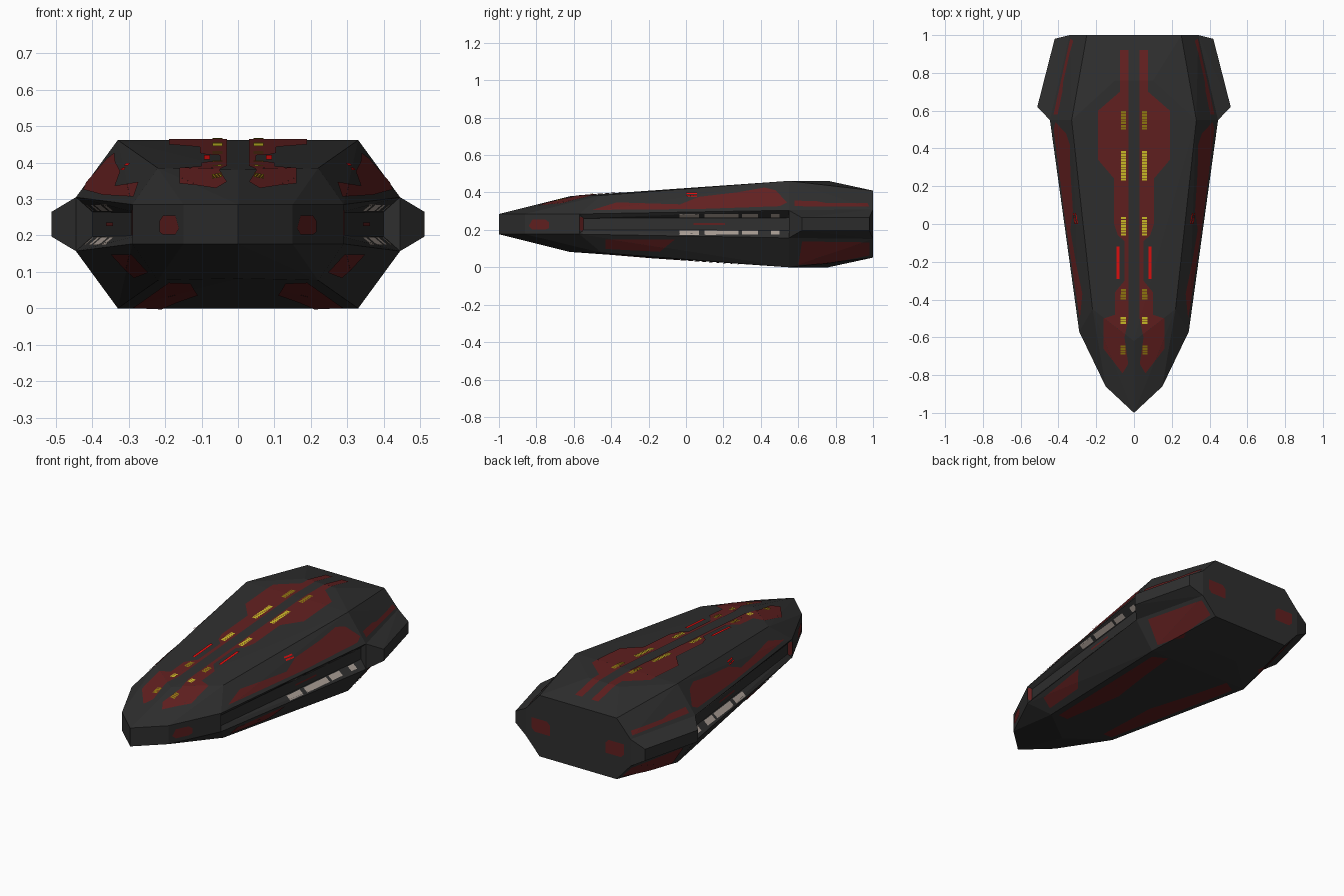
import bpy, bmesh
from mathutils import Vector
from mathutils.geometry import tessellate_polygon

if "Cube" in bpy.data.objects:
    bpy.data.objects.remove(bpy.data.objects["Cube"])

ZC = 0.231          # the ship mirrors top to bottom about this height


def material(name, r, g, b):
    m = bpy.data.materials.new(name)
    m.diffuse_color = (r, g, b, 1)
    m.use_nodes = True
    m.node_tree.nodes["Principled BSDF"].inputs["Base Color"].default_value = m.diffuse_color
    return m


GREY = material("hull_grey", 0.028, 0.028, 0.028)
RED = material("dark_red", 0.12, 0.014, 0.014)
BRIGHT = material("bright_red", 0.75, 0.005, 0.005)
YELLOW = material("yellow_light", 0.62, 0.52, 0.02)
DIM = material("dim_yellow_light", 0.28, 0.19, 0.005)
WINDOW = material("window_grey", 0.40, 0.34, 0.30)


def flip(p):
    return (p[0], p[1], 2 * ZC - p[2])


def hull_mesh(points):
    bm = bmesh.new()
    for p in points:
        bm.verts.new(p)
    res = bmesh.ops.convex_hull(bm, input=bm.verts[:])
    junk = [g for g in res["geom_interior"] if isinstance(g, bmesh.types.BMVert)]
    if junk:
        bmesh.ops.delete(bm, geom=junk, context='VERTS')
    return bm


surface = []        # triangles that painted plates are draped on


def finish(name, bm):
    bmesh.ops.recalc_face_normals(bm, faces=bm.faces[:])
    bmesh.ops.triangulate(bm, faces=bm.faces[:])
    for f in bm.faces:
        f.normal_update()
        surface.append(([v.co.copy() for v in f.verts], f.normal.copy()))
    me = bpy.data.meshes.new(name)
    bm.to_mesh(me)
    bm.free()
    me.materials.append(GREY)
    bpy.context.collection.objects.link(bpy.data.objects.new(name, me))


# Main hull: convex faceted body
upper = [(0, -1, .285), (.15, -.86, .285), (.29, -.57, .285), (.445, .55, .305),
         (.34, 1, .31), (0, -.62, .38), (.22, -.45, .385), (.33, .55, .462),
         (.10, .76, .462), (.25, 1, .41)]
pts = set()
for x, y, z in upper:
    for s in (1, -1):
        pts |= {(s * x + 0.0, y, z), flip((s * x + 0.0, y, z))}
bm = hull_mesh(sorted(pts))

# Recessed channel along each side
for s in (1, -1):
    a, b = (s * .29, -.57, .285), (s * .445, .55, .305)
    outer = [Vector(p) for p in (a, b, flip(b), flip(a))]
    c, d = (s * .275, -.55, .262), (s * .40, .57, .265)
    inner = [bm.verts.new(p) for p in (c, d, flip(d), flip(c))]
    ring = [min(bm.verts, key=lambda v: (v.co - o).length) for o in outer]
    old = [f for f in bm.faces if all(v in ring for v in f.verts)]
    bmesh.ops.delete(bm, geom=old, context='FACES_ONLY')
    for k in range(4):
        n = (k + 1) % 4
        e = bm.edges.get((ring[k], ring[n]))
        bm.faces.new((ring[k], ring[n], inner[n], inner[k]))
    bm.faces.new(inner)
loose = [e for e in bm.edges if not e.link_faces]
if loose:
    bmesh.ops.delete(bm, geom=loose, context='EDGES')
finish("hull", bm)

# Engine pods at the rear sides
for s, side in ((1, "right"), (-1, "left")):
    half = [(.445, .55, .305), (.39, .575, .29), (.512, .62, .265),
            (.42, .98, .265), (.34, 1, .31)]
    p = [(s * x, y, z) for x, y, z in half]
    finish(side + "_pod", hull_mesh(p + [flip(q) for q in p]))


# Painted plates: project a flat outline on to the facets along one axis
def clip(poly, tri):
    area = (tri[1] - tri[0]).cross(tri[2] - tri[0])
    if abs(area) < 1e-9:
        return []
    t = tri if area > 0 else tri[::-1]
    for k in range(3):
        a, e = t[k], t[(k + 1) % 3] - t[k]
        out = []
        for i, q in enumerate(poly):
            p = poly[i - 1]
            dp, dq = e.cross(p - a), e.cross(q - a)
            if (dp >= 0) != (dq >= 0):
                out.append(p + (q - p) * (dp / (dp - dq)))
            if dq >= 0:
                out.append(q)
        poly = out
        if len(poly) < 3:
            return []
    return poly


def plate(name, outlines, axis, sign, mat, lift=0.003):
    """axis: 0 uses (y,z) outlines, 1 uses (x,z), 2 uses (x,y)."""
    u, w = [i for i in range(3) if i != axis]
    verts, faces = [], []
    for outline in outlines:
        o = [Vector((*q, 0)) for q in outline]
        for t in tessellate_polygon([o]):
            sub = [o[i if isinstance(i, int) else 0].to_2d() for i in t]
            for tri, n in surface:
                if n[axis] * sign < 0.12 or (axis == 0 and tri[0].x < -0.001):
                    continue
                piece = clip(sub, [Vector((v[u], v[w])) for v in tri])
                if not piece:
                    continue
                loop = []
                for q in piece:
                    p = Vector((0, 0, 0))
                    p[u], p[w] = q
                    r = tri[0]
                    p[axis] = r[axis] - (n[u] * (q[0] - r[u]) + n[w] * (q[1] - r[w])) / n[axis]
                    loop.append(p + n * lift)
                normal = sum((loop[i - 1].cross(loop[i]) for i in range(len(loop))), Vector())
                if normal.dot(n) < 0:
                    loop.reverse()
                for m in (1, -1):
                    base = len(verts)
                    ids = list(range(base, base + len(loop)))
                    verts.extend((m * p.x, p.y, p.z) for p in loop)
                    faces.append(ids if m == 1 else ids[::-1])
    me = bpy.data.meshes.new(name)
    me.from_pydata(verts, [], faces)
    me.materials.append(mat)
    bpy.context.collection.objects.link(bpy.data.objects.new(name, me))


def rect(a0, a1, b0, b1):
    return [(a0, b0), (a1, b0), (a1, b1), (a0, b1)]


# Red paint
plate("deck_paint", [[(.03, .92), (.075, .92), (.075, .70), (.19, .60), (.19, .34),
                      (.105, .24), (.105, .0), (.085, -.06), (.05, -.09), (.05, -.3),
                      (.10, -.36), (.10, -.48), (.16, -.50), (.16, -.66), (.06, -.79),
                      (.03, -.74), (.05, -.6), (.03, -.5)]], 2, 1, RED)
plate("upper_side_paint", [[(-.5, .305), (-.37, .345), (-.03, .335), (.07, .375), (.28, .40),
                            (.42, .425), (.48, .41), (.54, .345), (.50, .325), (.07, .31)]],
      0, 1, RED)
plate("pod_top_paint", [[(.58, .355), (.7, .352), (.75, .342), (.97, .342),
                         (.98, .322), (.58, .325)]], 0, 1, RED)
plate("lower_side_paint", [[(-.43, .15), (-.06, .15), (-.14, .085), (-.43, .10)]], 0, 1, RED)
plate("pod_lower_paint", [[(.62, .14), (.98, .135), (.98, .065), (.75, .02), (.60, .015)]],
      0, 1, RED)
plate("nose_paint", [[(-.84, .22), (-.82, .255), (-.75, .255), (-.73, .24),
                      (-.73, .21), (-.75, .202), (-.82, .202)]], 0, 1, RED)
plate("belly_paint", [[(.13, -.42), (.19, -.42), (.29, .5), (.21, .55),
                       (.17, .3), (.11, 0)]], 2, -1, RED)
plate("stern_paint", [[(.18, .19), (.28, .19), (.30, .21), (.30, .27), (.20, .27),
                       (.18, .25)]], 1, 1, RED)
plate("channel_stripe", [rect(.04, .21, .226, .236)], 0, 1, RED)


# Rows of small deck lights with gaps
def row(y0, y1):
    n = max(2, round((y1 - y0) / 0.014))
    p = (y1 - y0) / n
    return [rect(.043, .07, y0 + i * p, y0 + (i + .8) * p) for i in range(n)]


plate("deck_lights", row(.23, .39) + row(-.06, .04) + row(-.53, -.49), 2, 1, YELLOW, 0.006)
plate("dim_deck_lights", row(.50, .60) + row(-.40, -.34) + row(-.69, -.64), 2, 1, DIM, 0.006)
plate("deck_red_bars", [rect(.077, .093, -.29, -.12)], 2, 1, BRIGHT, 0.006)
plate("side_red_marks", [rect(.0, .06, .376, .383), rect(.0, .06, .388, .395)],
      0, 1, BRIGHT, 0.006)

# Windows inside the side channels
spans = [(-.035, .07), (.10, .28), (.30, .385), (.455, .50)]
plate("upper_channel_windows", [rect(a, b, .268, .288) for a, b in spans], 0, 1, WINDOW)
plate("lower_channel_windows", [rect(a, b, .172, .194) for a, b in spans], 0, 1, WINDOW)
